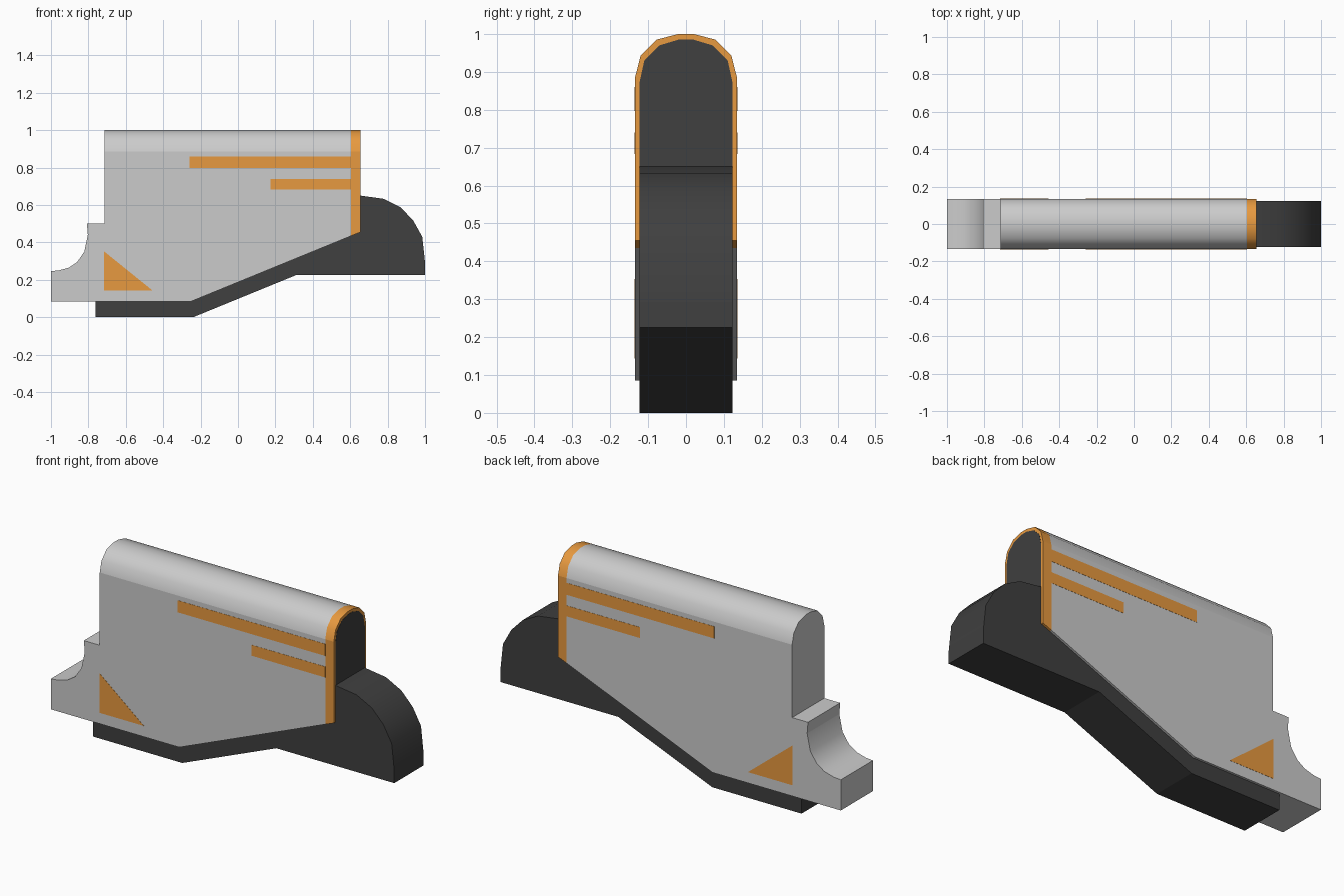
import bpy, bmesh, math

if "Cube" in bpy.data.objects:
    bpy.data.objects.remove(bpy.data.objects["Cube"])


def material(name, rgb):
    m = bpy.data.materials.new(name)
    m.diffuse_color = (*rgb, 1)
    m.use_nodes = True
    m.node_tree.nodes["Principled BSDF"].inputs["Base Color"].default_value = m.diffuse_color
    return m


DARK = material("dark", (0.05, 0.05, 0.05))
ORANGE = material("orange", (0.8, 0.32, 0.05))


def finish(name, bm, mat):
    bmesh.ops.recalc_face_normals(bm, faces=bm.faces)
    me = bpy.data.meshes.new(name)
    bm.to_mesh(me)
    bm.free()
    ob = bpy.data.objects.new(name, me)
    bpy.context.collection.objects.link(ob)
    if mat:
        me.materials.append(mat)
    return ob


def arched_body(name, profile, arch, mat=None, smooth=()):
    """Side profile (x, z) extruded across y. The open edge from the last
    point to the first is closed by a rounded roof with the given half arch."""
    bm = bmesh.new()
    w, n = arch[0][0], len(profile)
    left = [bm.verts.new((x, -w, z)) for x, z in profile]
    right = [bm.verts.new((x, w, z)) for x, z in profile]
    bm.faces.new(left)
    bm.faces.new(right[::-1])
    inner = [(-y, z) for y, z in arch[1:]] + [(y, z) for y, z in arch[:0:-1]]

    def arc(i):
        return [left[i]] + [bm.verts.new((profile[i][0], y, z)) for y, z in inner] + [right[i]]

    front, rear = arc(0), arc(-1)
    for i in range(len(front) - 1):
        bm.faces.new((front[i], front[i + 1], rear[i + 1], rear[i])).smooth = True
    # End walls under the arch
    bm.faces.new([left[1]] + front + [right[1]])
    bm.faces.new([left[-2]] + rear + [right[-2]])
    for i in range(1, n - 2):
        f = bm.faces.new((left[i], left[i + 1], right[i + 1], right[i]))
        f.smooth = i in smooth
    return finish(name, bm, mat)


def side_panel(name, outline):
    """Thin inlay on the -y side, mirrored to the +y side."""
    bm = bmesh.new()
    f = bm.faces.new([bm.verts.new((x, -0.1355, z)) for x, z in outline])
    ext = bmesh.ops.extrude_face_region(bm, geom=[f])["geom"]
    for v in ext:
        if isinstance(v, bmesh.types.BMVert):
            v.co.y = -0.13
    ob = finish(name, bm, ORANGE)
    ob.modifiers.new("mirror", "MIRROR").use_axis = (False, True, False)


def rect(x0, x1, z0, z1):
    return [(x0, z0), (x1, z0), (x1, z1), (x0, z1)]


OUTER = [(0.1345, 0.885), (0.12, 0.942), (0.078, 0.985), (0.02, 1.0)]
INNER = [(0.1225, 0.873), (0.11, 0.93), (0.07, 0.97), (0.02, 0.985)]

# Grey casing with stepped, scooped tail
arched_body("casing", [
    (0.605, 0.885), (0.605, 0.435), (-0.25, 0.085), (-1, 0.085), (-1, 0.247),
    (-0.96, 0.25), (-0.905, 0.265), (-0.86, 0.295), (-0.822, 0.35),
    (-0.803, 0.44), (-0.808, 0.5), (-0.715, 0.5), (-0.715, 0.885)],
    OUTER, smooth=range(4, 9))

# Orange rim at the front of the casing
arched_body("front_rim", [
    (0.655, 0.885), (0.655, 0.455), (0.605, 0.435), (0.605, 0.885)], OUTER, ORANGE)

# Dark core: fills the casing, shows below it and as the rounded nose
nose = [(0.656, 0.65), (0.78, 0.633), (0.87, 0.587), (0.937, 0.517),
        (0.985, 0.43), (1, 0.293)]
arched_body("core", [(0.656, 0.873)] + nose + [
    (1, 0.225), (0.31, 0.225), (-0.24, 0), (-0.762, 0), (-0.762, 0.2),
    (-0.7, 0.2), (-0.7, 0.873)], INNER, DARK, smooth=range(1, 6))

# Orange side markings
side_panel("upper_stripe", rect(-0.26, 0.605, 0.797, 0.86))
side_panel("lower_stripe", rect(0.175, 0.605, 0.683, 0.74))
side_panel("tail_triangle", [(-0.717, 0.143), (-0.457, 0.143), (-0.717, 0.353)])
